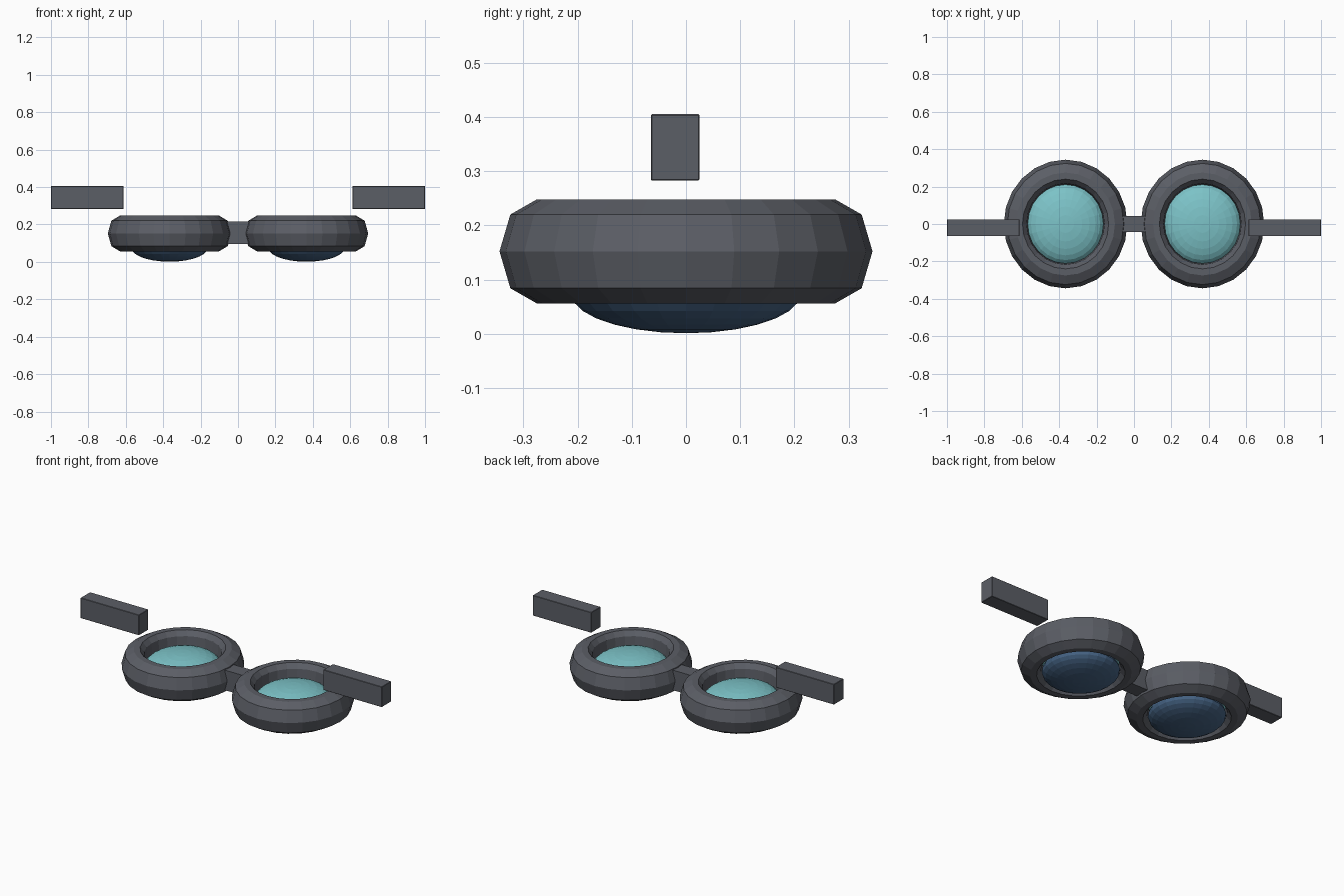
import bpy, bmesh, math
from mathutils import Matrix

if "Cube" in bpy.data.objects:
    bpy.data.objects.remove(bpy.data.objects["Cube"])


def material(name, rgb):
    m = bpy.data.materials.new(name)
    m.diffuse_color = (*rgb, 1)
    m.use_nodes = True
    m.node_tree.nodes["Principled BSDF"].inputs["Base Color"].default_value = m.diffuse_color
    return m


FRAME = material("frame_grey", (0.105, 0.112, 0.132))
TEAL = material("inner_lens_teal", (0.20, 0.54, 0.57))
BLUE = material("outer_lens_blue", (0.06, 0.125, 0.23))
SX = 0.96          # the eyepieces are slightly narrower in x
SIDES = 24


def add_object(name, bm, mat, location):
    bmesh.ops.recalc_face_normals(bm, faces=bm.faces[:])
    me = bpy.data.meshes.new(name)
    bm.to_mesh(me)
    bm.free()
    me.materials.append(mat)
    ob = bpy.data.objects.new(name, me)
    ob.location = location
    bpy.context.collection.objects.link(ob)
    return ob


def ring(name, profile, x):
    """Closed (radius, z) profile swept round the z axis."""
    bm = bmesh.new()
    loops = []
    for i in range(SIDES):
        a = 2 * math.pi * i / SIDES
        loops.append([bm.verts.new((r * SX * math.cos(a), r * math.sin(a), z))
                      for r, z in profile])
    n = len(profile)
    for i in range(SIDES):
        p, q = loops[i], loops[(i + 1) % SIDES]
        for j in range(n):
            k = (j + 1) % n
            bm.faces.new((p[j], q[j], q[k], p[k]))
    return add_object(name, bm, FRAME, (x, 0, 0))


def lens(name, mat, x, z, radius, depth):
    bm = bmesh.new()
    bmesh.ops.create_uvsphere(bm, u_segments=SIDES, v_segments=14, radius=1,
                              matrix=Matrix.Diagonal((radius * SX, radius, depth, 1)))
    return add_object(name, bm, mat, (x, 0, z))


def block(name, lo, hi, bevel=0.0):
    size = [b - a for a, b in zip(lo, hi)]
    mid = [(a + b) / 2 for a, b in zip(lo, hi)]
    bm = bmesh.new()
    bmesh.ops.create_cube(bm, size=1, matrix=Matrix.Diagonal((*size, 1)))
    if bevel:
        bmesh.ops.bevel(bm, geom=bm.edges[:], offset=bevel, segments=1, affect='EDGES')
    return add_object(name, bm, FRAME, mid)


RIM = [(0.275, 0.056), (0.324, 0.084), (0.344, 0.152), (0.324, 0.220),
       (0.275, 0.248), (0.240, 0.248), (0.217, 0.220), (0.211, 0.152),
       (0.217, 0.084), (0.240, 0.056)]

for side, s in (("left", -1), ("right", 1)):
    # eyepiece rim with two stacked lenses
    ring(side + "_rim", RIM, s * 0.366)
    lens(side + "_inner_lens", TEAL, s * 0.366, 0.142, 0.214, 0.078)
    lens(side + "_outer_lens", BLUE, s * 0.366, 0.074, 0.212, 0.073)
    # side strap lug
    x0, x1 = sorted((s * 0.612, s * 1.0))
    block(side + "_strap_lug", (x0, -0.065, 0.283), (x1, 0.025, 0.405), 0.002)

# nose bridge between the rims
block("nose_bridge", (-0.08, -0.043, 0.095), (0.08, 0.043, 0.215))
